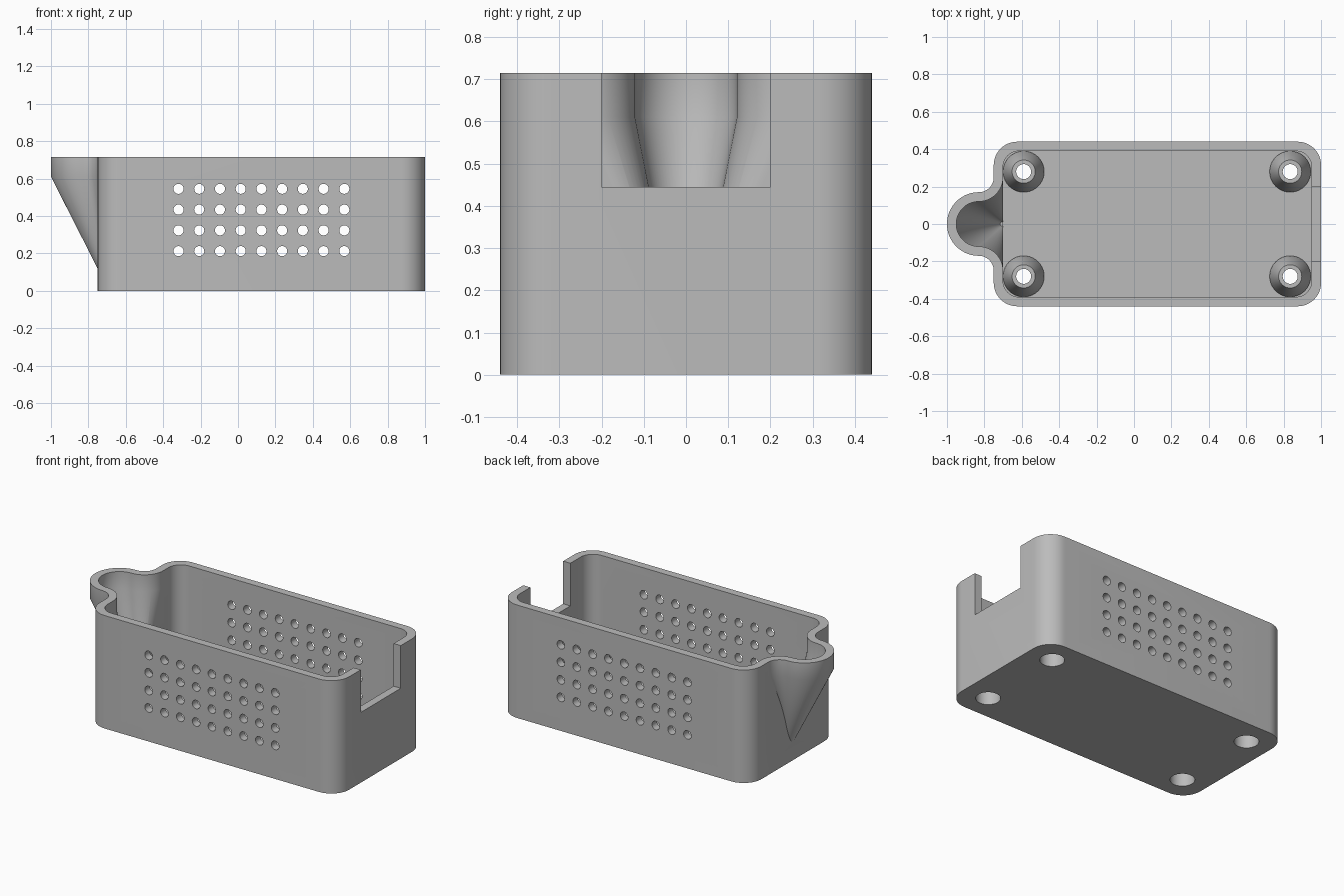
import bpy, bmesh, math

if "Cube" in bpy.data.objects:
    bpy.data.objects.remove(bpy.data.objects["Cube"], do_unlink=True)

HEIGHT, WALL, FLOOR = 0.715, 0.05, 0.05
OVER = 0.8                       # solids overshoot, then get trimmed

grey = bpy.data.materials.new("plain grey")
grey.use_nodes = True
grey.diffuse_color = (0.5, 0.5, 0.5, 1)
grey.node_tree.nodes["Principled BSDF"].inputs["Base Color"].default_value = (0.5, 0.5, 0.5, 1)


def loft(name, rings):
    """Closed solid skinned through rings of equal point count."""
    bm = bmesh.new()
    rows = [[bm.verts.new(p) for p in ring] for ring in rings]
    n = len(rows[0])
    for a, b in zip(rows, rows[1:]):
        for i in range(n):
            j = (i + 1) % n
            bm.faces.new((a[i], a[j], b[j], b[i]))
    bm.faces.new(rows[0][::-1])
    bm.faces.new(rows[-1])
    bmesh.ops.recalc_face_normals(bm, faces=bm.faces)
    mesh = bpy.data.meshes.new(name)
    bm.to_mesh(mesh)
    bm.free()
    mesh.materials.append(grey)
    obj = bpy.data.objects.new(name, mesh)
    bpy.context.collection.objects.link(obj)
    return obj


def arc(cx, cy, r, start, end, steps):
    angles = [math.radians(start + (end - start) * i / steps) for i in range(steps + 1)]
    return [(cx + r * math.cos(a), cy + r * math.sin(a)) for a in angles]


def prism(name, outline, z0, z1):
    return loft(name, [[(x, y, z) for x, y in outline] for z in (z0, z1)])


def rounded(x0, x1, y, r):
    return (arc(x1 - r, y - r, r, 0, 90, 12) + arc(x0 + r, y - r, r, 90, 180, 12)
            + arc(x0 + r, r - y, r, 180, 270, 12) + arc(x1 - r, r - y, r, 270, 360, 12))


def block(name, x0, x1, y0, y1, z0, z1):
    return prism(name, [(x0, y0), (x1, y0), (x1, y1), (x0, y1)], z0, z1)


def turned(name, x, y, profile, sides=40):
    """Round solid from (radius, height) pairs."""
    return loft(name, [[(px, py, z) for px, py in arc(x, y, r, 0, 360, sides)[:-1]]
                       for r, z in profile])


def spout(name, r):
    """Round lip with flared sides, tapering to a point low on the wall."""
    apex, cx, cy = -0.69, -0.83, 0.25
    fillet = cy - r
    half = [(apex, cy)] + arc(cx, cy, fillet, 0, -90, 12) + arc(cx, 0, r, 90, 180, 18)[1:]
    outline = half + [(x, -y) for x, y in half[-2::-1]]
    rings = []
    for z, s in ((0.06, 0.06 / 0.61), (0.61, 1), (OVER, 1)):
        rings.append([(apex + (x - apex) * s, y * s, z) for x, y in outline])
    return loft(name, rings)


def boolean(target, tools, operation):
    for tool in tools:
        mod = target.modifiers.new("cut", "BOOLEAN")
        mod.operation, mod.solver, mod.object = operation, "EXACT", tool
    bpy.context.view_layer.update()
    graph = bpy.context.evaluated_depsgraph_get()
    mesh = bpy.data.meshes.new_from_object(target.evaluated_get(graph))
    target.modifiers.clear()
    target.data = mesh
    for tool in tools:
        bpy.data.objects.remove(tool, do_unlink=True)


# Shell with pouring lip, then hollowed
body = prism("enclosure_body", rounded(-0.75, 1, 0.44, 0.125), 0, OVER)
boolean(body, [spout("lip_outer", 0.17)], "UNION")
cavity = prism("cavity", rounded(-0.75 + WALL, 1 - WALL, 0.44 - WALL, 0.085), FLOOR, OVER + 0.1)
lip_hollow = spout("lip_inner", 0.12)
trim = block("trim", -1.2, 1.2, -0.6, 0.6, HEIGHT, OVER + 0.2)
notch = block("notch", 0.9, 1.1, -0.2, 0.2, 0.445, OVER + 0.1)
boolean(body, [cavity, lip_hollow, trim, notch], "DIFFERENCE")

# Tapered screw posts in the corners, counterbored from below
spots = [(x, y) for x in (-0.59, 0.835) for y in (-0.28, 0.28)]
boolean(body, [turned("post", x, y, [(0.11, 0.02), (0.11, FLOOR + 0.01), (0.062, 0.2)])
               for x, y in spots], "UNION")
boolean(body, [turned("screw_hole", x, y, [(0.07, -0.05), (0.07, 0.09), (0.04, 0.091), (0.04, 0.3)])
               for x, y in spots], "DIFFERENCE")

# Grid of ventilation holes through both long walls
vents = []
for col in range(9):
    for row in range(4):
        circle = arc(-0.318 + col * 0.1108, 0.212 + row * 0.111, 0.027, 0, 360, 20)[:-1]
        vents.append([[(x, y, z) for x, z in circle] for y in (-0.6, 0.6)])
boolean(body, [loft("vent", v) for v in vents], "DIFFERENCE")

# Smooth rounded walls, crisp rims
bpy.ops.object.select_all(action="DESELECT")
body.select_set(True)
bpy.context.view_layer.objects.active = body
bpy.ops.object.shade_smooth_by_angle(angle=math.radians(30))
